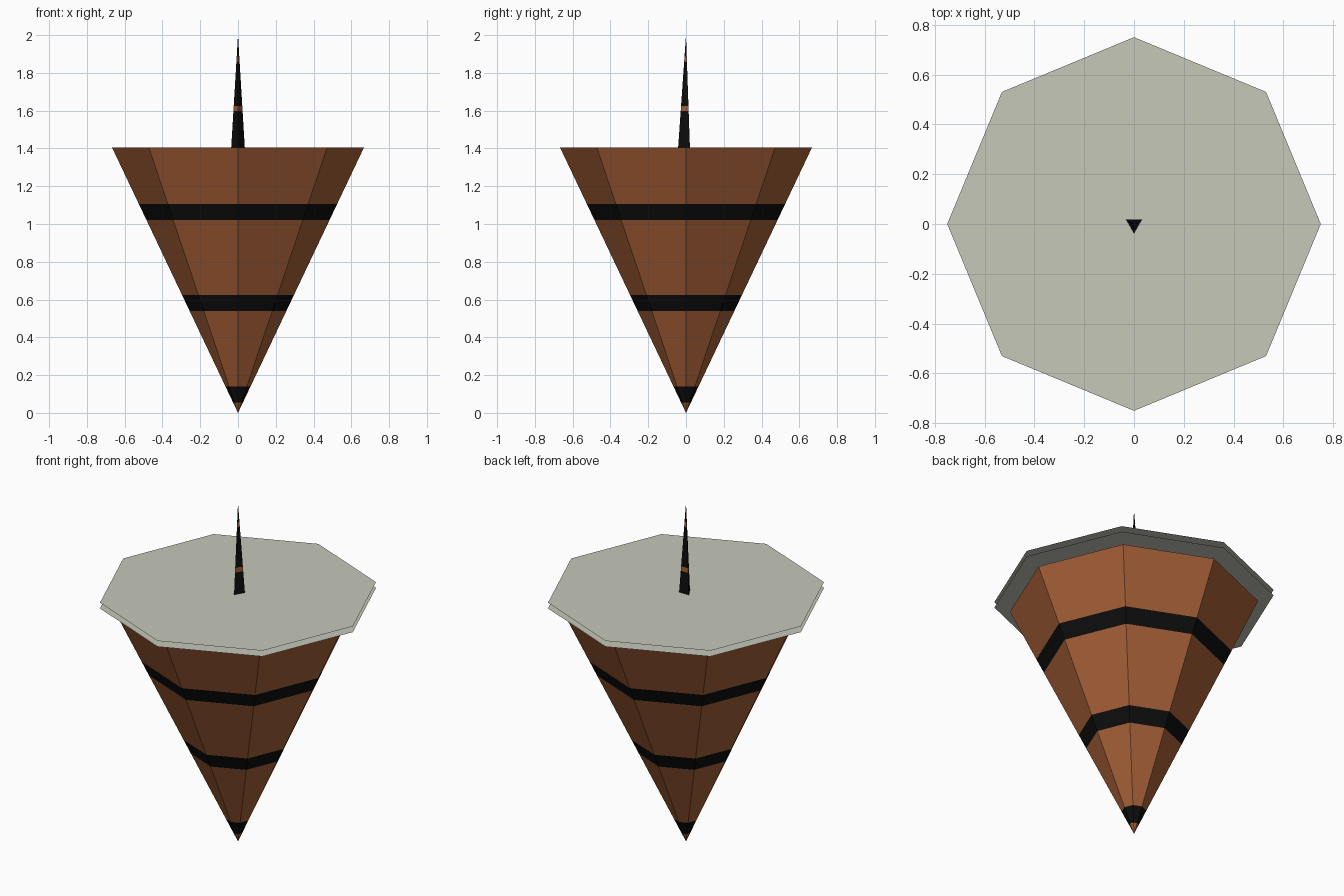
import bpy, bmesh, math
from mathutils import Vector

cube = bpy.data.objects.get("Cube")
if cube:
    bpy.data.objects.remove(cube, do_unlink=True)


def material(name, rgb):
    mat = bpy.data.materials.new(name)
    mat.use_nodes = True
    mat.diffuse_color = (*rgb, 1)
    mat.node_tree.nodes["Principled BSDF"].inputs["Base Color"].default_value = (*rgb, 1)
    return mat


brown = material("warm brown", (0.37, 0.113, 0.037))
black = material("black", (0.004, 0.004, 0.004))
grey = material("pale grey", (0.57, 0.58, 0.49))


def ring(bm, sides, radius, z, start):
    angles = [start + math.tau * i / sides for i in range(sides)]
    return [bm.verts.new((radius * math.cos(a), radius * math.sin(a), z)) for a in angles]


def finish(name, bm, mats):
    mesh = bpy.data.meshes.new(name)
    bm.to_mesh(mesh)
    bm.free()
    for mat in mats:
        mesh.materials.append(mat)
    obj = bpy.data.objects.new(name, mesh)
    bpy.context.collection.objects.link(obj)
    return obj


def banded_cone(name, sides, radius, base_z, tip_z, start, bands, mats):
    """Pointed cone whose sides are cut into flush coloured bands."""
    bm = bmesh.new()
    base = ring(bm, sides, radius, base_z, start)
    tip = bm.verts.new((0, 0, tip_z))
    bm.faces.new(base)
    for i in range(sides):
        bm.faces.new((base[i], base[(i + 1) % sides], tip))
    for z in [z for band in bands for z in band]:
        bmesh.ops.bisect_plane(bm, geom=bm.verts[:] + bm.edges[:] + bm.faces[:],
                               plane_co=Vector((0, 0, z)), plane_no=Vector((0, 0, 1)))
    bmesh.ops.recalc_face_normals(bm, faces=bm.faces[:])
    for face in bm.faces:
        z = face.calc_center_median().z
        face.material_index = int(any(low < z < high for low, high in bands))
    return finish(name, bm, mats)


def sheet(name, radius, z):
    bm = bmesh.new()
    bm.faces.new(ring(bm, 8, radius, z, 0))
    return finish(name, bm, [grey])


# Body: inverted eight-sided cone with dark bands
banded_cone("body_cone", 8, 0.667, 1.405, 0, 0,
            [(0.055, 0.14), (0.54, 0.625), (1.02, 1.105)], [brown, black])

# Two thin sheets floating just above the body
sheet("lower_sheet", 0.75, 1.436)
sheet("upper_sheet", 0.75, 1.47)

# Three-sided spindle with brown bands, one edge facing the front
banded_cone("spindle", 3, 0.0415, 1.405, 2, -math.pi / 2,
            [(1.597, 1.624), (1.857, 1.888)], [black, brown])
